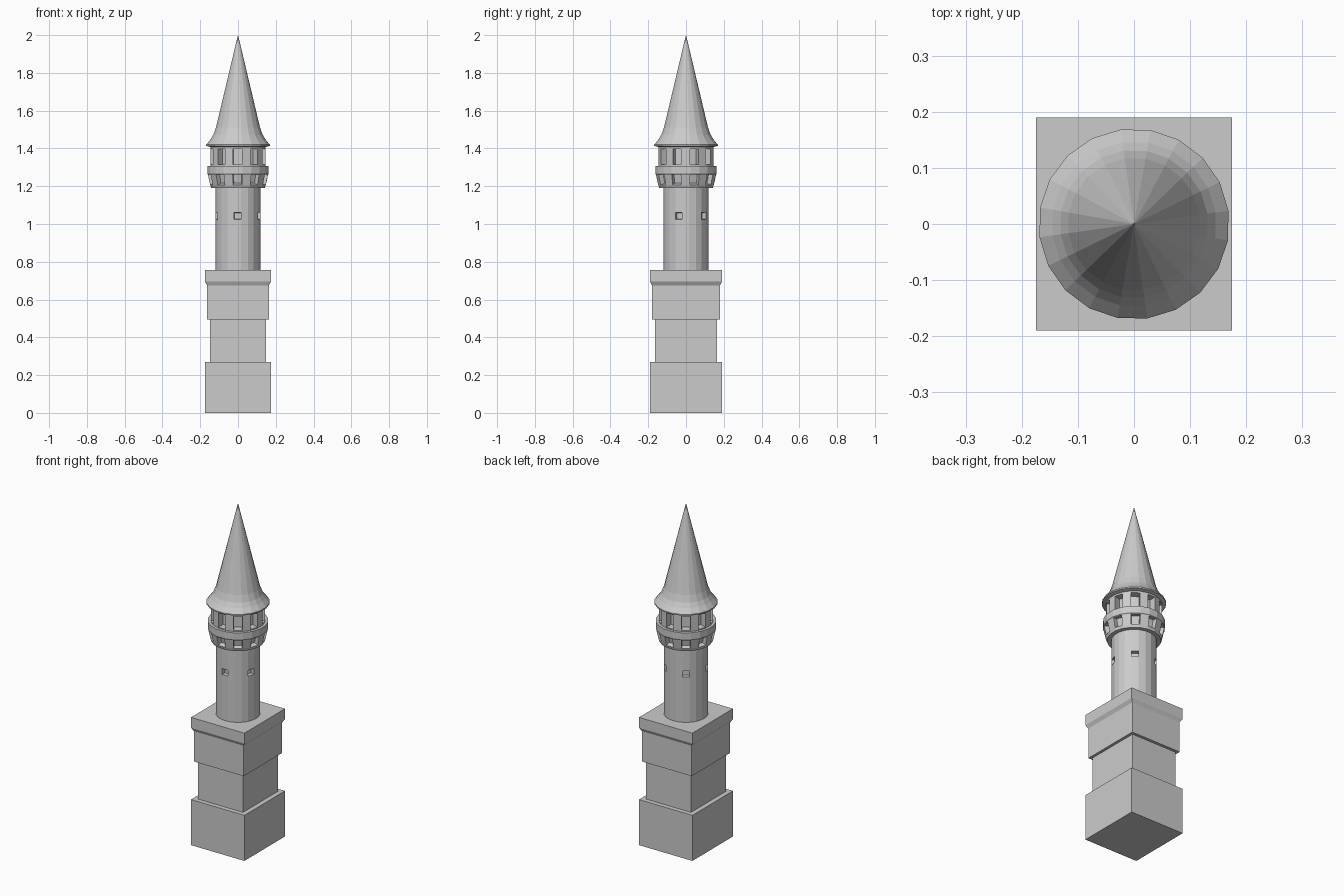
import bpy, bmesh
from math import sin, cos, radians

if "Cube" in bpy.data.objects:
    bpy.data.objects.remove(bpy.data.objects["Cube"])

SIDES = 20
TURN = radians(8)


def loft(name, rings, recesses=()):
    """Skin closed rings of points, cap both ends, push chosen side faces inward.
    recesses: (band, first face, step, frame, depth)"""
    bm = bmesh.new()
    loops = [[bm.verts.new(p) for p in ring] for ring in rings]
    bands = []
    for a, b in zip(loops, loops[1:]):
        n = len(a)
        bands.append([bm.faces.new((a[i], a[(i + 1) % n], b[(i + 1) % n], b[i])) for i in range(n)])
    bm.faces.new(loops[0][::-1])
    bm.faces.new(loops[-1])
    bm.normal_update()
    for band, first, step, frame, depth in recesses:
        bmesh.ops.inset_individual(bm, faces=bands[band][first::step], thickness=frame, depth=-depth)
    bmesh.ops.remove_doubles(bm, verts=bm.verts, dist=1e-5)
    bmesh.ops.recalc_face_normals(bm, faces=bm.faces)
    me = bpy.data.meshes.new(name)
    bm.to_mesh(me)
    bm.free()
    ob = bpy.data.objects.new(name, me)
    bpy.context.collection.objects.link(ob)
    return ob


def block(name, profile):
    """Rectangular tier from (half x, half y, z) steps."""
    return loft(name, [[(-x, -y, z), (x, -y, z), (x, y, z), (-x, y, z)] for x, y, z in profile])


def turned(name, profile, recesses=()):
    """Twenty-sided part from (radius, z) steps."""
    angles = [TURN + radians(360 / SIDES) * i for i in range(SIDES)]
    return loft(name, [[(r * cos(a), r * sin(a), z) for a in angles] for r, z in profile], recesses)


# Stacked square base
block("plinth", [(0.175, 0.19, 0), (0.175, 0.19, 0.27)])
block("base_waist", [(0.147, 0.163, 0.27), (0.147, 0.163, 0.495)])
block("base_upper", [(0.163, 0.18, 0.495), (0.163, 0.18, 0.675),
                     (0.175, 0.19, 0.695), (0.175, 0.19, 0.757)])

# Face 14 looks to the front; it lines up every opening
# Round shaft with five small windows
turned("shaft", [(0.12, 0.757), (0.12, 1.025), (0.12, 1.06), (0.12, 1.195)],
       [(1, 2, 4, 0.001, 0.025)])

# Flared parapet with ten slanted openings
turned("parapet", [(0.115, 1.19), (0.143, 1.19), (0.149, 1.207), (0.161, 1.262),
                   (0.164, 1.266), (0.164, 1.308), (0.14, 1.308)],
       [(2, 0, 2, 0.005, 0.025)])

# Gallery with ten tall openings between piers
turned("gallery", [(0.148, 1.305), (0.148, 1.314), (0.148, 1.398), (0.148, 1.412)],
       [(1, 0, 2, 0.002, 0.04)])

# Spire with flared eaves
turned("spire", [(0.148, 1.408), (0.17, 1.413), (0.17, 1.42), (0.147, 1.448),
                 (0.132, 1.472), (0.118, 1.51), (0.0005, 2.0)])
